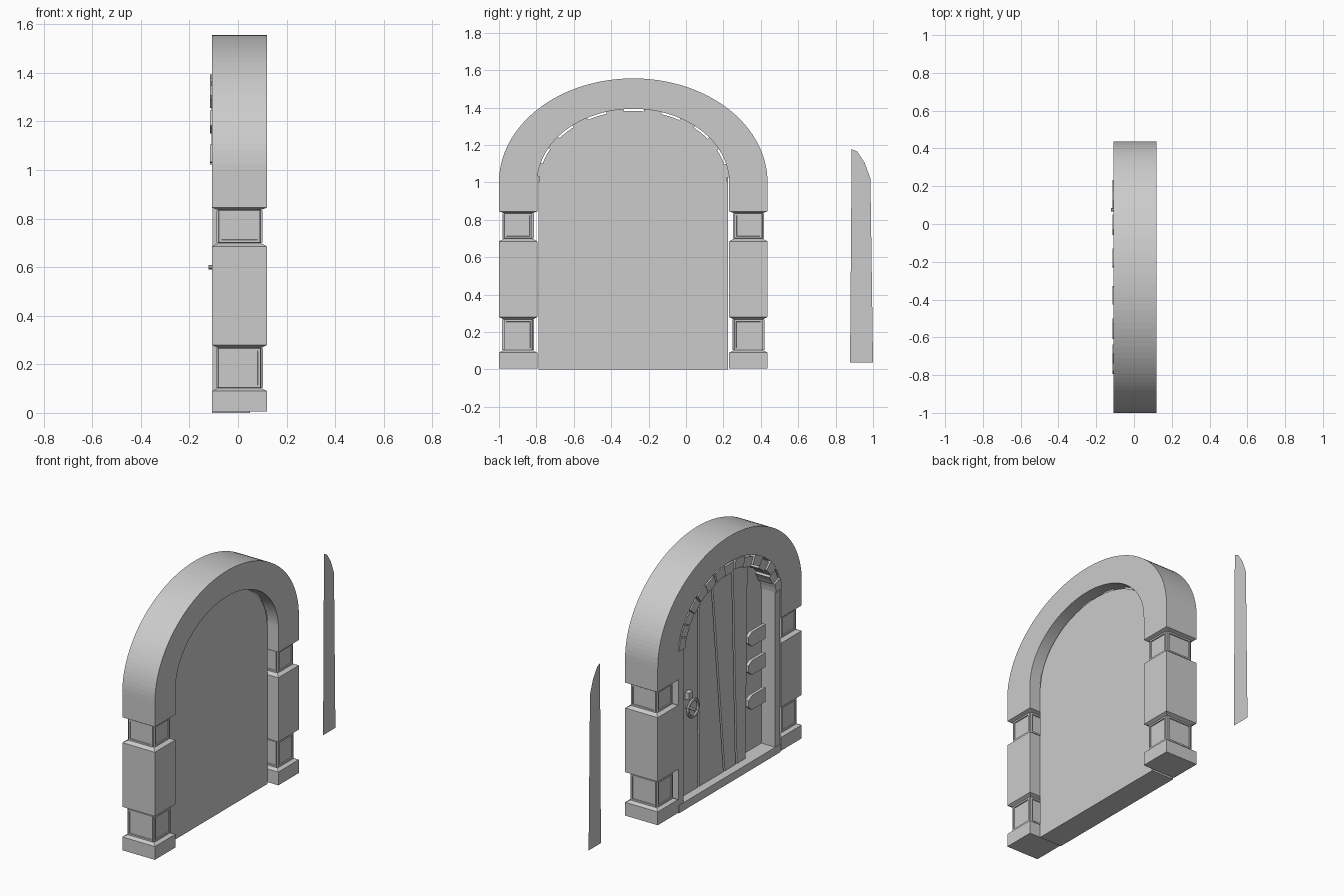
import bpy, bmesh, math

if "Cube" in bpy.data.objects:
    bpy.data.objects.remove(bpy.data.objects["Cube"])

C = -0.282      # door centre on y
SPRING = 1.0    # height where the arch starts


def finish(name, bm):
    bmesh.ops.recalc_face_normals(bm, faces=bm.faces[:])
    me = bpy.data.meshes.new(name)
    bm.to_mesh(me)
    bm.free()
    ob = bpy.data.objects.new(name, me)
    bpy.context.collection.objects.link(ob)
    return ob


def prism(name, pts, x0, x1):
    """Extrude a (y, z) outline from x0 to x1."""
    bm = bmesh.new()
    face = bm.faces.new([bm.verts.new((x0, y, z)) for y, z in pts])
    new = bmesh.ops.extrude_face_region(bm, geom=[face])["geom"]
    verts = [g for g in new if isinstance(g, bmesh.types.BMVert)]
    bmesh.ops.translate(bm, verts=verts, vec=(x1 - x0, 0, 0))
    return finish(name, bm)


def box(name, y0, y1, z0, z1, x0, x1):
    return prism(name, [(y0, z0), (y1, z0), (y1, z1), (y0, z1)], x0, x1)


def sweep(name, inner, outer, x0, x1):
    """Band between two (y, z) paths, with thickness along x."""
    bm = bmesh.new()
    rings = [[bm.verts.new(v) for v in ((x0, *i), (x0, *o), (x1, *o), (x1, *i))]
             for i, o in zip(inner, outer)]
    for a, b in zip(rings, rings[1:]):
        for k in range(4):
            bm.faces.new((a[k], a[(k + 1) % 4], b[(k + 1) % 4], b[k]))
    bm.faces.new(rings[0])
    bm.faces.new(rings[-1])
    return finish(name, bm)


def arc(ry, rz, a0=0.0, a1=180.0, n=64):
    out = []
    for i in range(n + 1):
        a = math.radians(a0 + (a1 - a0) * i / n)
        out.append((C + ry * math.cos(a), SPRING + rz * math.sin(a)))
    return out


def arch_path(ry, rz, foot):
    return [(C + ry, foot)] + arc(ry, rz) + [(C - ry, foot)]


# Stone arch
sweep("stone_arch", arch_path(0.513, 0.393, 0.845), arch_path(0.718, 0.556, 0.845), -0.108, 0.12)

# Columns with two panelled blocks each: (height, inset)
LEVELS = [(0.006, 0), (0.09, 0), (0.103, 0.026), (0.267, 0.026), (0.28, 0),
          (0.685, 0), (0.70, 0.028), (0.835, 0.028), (0.845, 0)]


def column(name, yc):
    bm = bmesh.new()
    rings = []
    for z, d in LEVELS:
        x0, x1, y0, y1 = -0.108 + d, 0.12 - d, yc - 0.1025 + d, yc + 0.1025 - d
        rings.append([bm.verts.new((x, y, z)) for x, y in
                      ((x0, y0), (x1, y0), (x1, y1), (x0, y1))])
    panels = []
    for j, (a, b) in enumerate(zip(rings, rings[1:])):
        for k in range(4):
            f = bm.faces.new((a[k], a[(k + 1) % 4], b[(k + 1) % 4], b[k]))
            if j in (2, 6):
                panels.append(f)
    bm.faces.new(rings[0])
    bm.faces.new(rings[-1])
    bmesh.ops.recalc_face_normals(bm, faces=bm.faces[:])
    # raised frame, then a shallow recessed panel
    bmesh.ops.inset_individual(bm, faces=panels, thickness=0.002, depth=0.009)
    bmesh.ops.inset_individual(bm, faces=panels, thickness=0.014, depth=0.0)
    bmesh.ops.inset_individual(bm, faces=panels, thickness=0.002, depth=-0.006)
    return finish(name, bm)


for side, label in ((-1, "left"), (1, "right")):
    column("column_" + label, C + side * 0.6155)
    # Side rails of the door frame
    edge, inn = C + side * 0.506, C + side * 0.455
    box("door_rail_" + label, min(edge, inn), max(edge, inn), 0.05, 1.04, -0.105, -0.01)

# Door backing and threshold
prism("door_backing", [(C + 0.506, 0), (C + 0.506, SPRING)] + arc(0.502, 0.382, 1, 179)
      + [(C - 0.506, SPRING), (C - 0.506, 0)], -0.01, 0.05)
box("door_threshold", C - 0.506, C + 0.506, 0, 0.05, -0.108, -0.01)

# Trim blocks following the arch, every second one set slightly lower
N = 15
for i in range(N):
    a0 = 4 + 172 * i / N
    a1 = a0 + 172 / N - 0.8
    low = i % 2
    d = 0.013 * low
    sweep("arch_trim_block", arc(0.455 - d, 0.333 - d, a0, a1, 2),
          arc(0.515 - d, 0.395 - d, a0, a1, 2), -0.115 + d / 2, 0.045 - 0.05 * low)


# Door planks, clipped to the arch: (bottom y, top y) of each edge
def plank_top(y):
    return SPRING + 0.36 * math.sqrt(max(0, 1 - ((y - C) / 0.49) ** 2))


EDGES = [(0.18, 0.18), (-0.055, -0.05), (-0.31, -0.18), (-0.43, -0.39), (-0.53, -0.55)]
for (b0, t0), (b1, t1) in zip(EDGES, EDGES[1:]):
    b1, t1 = b1 + 0.015, t1 + 0.015
    tops = [t0 + (t1 - t0) * k / 4 for k in range(5)]
    prism("door_plank", [(b1, 0.05), (b0, 0.05)] + [(y, plank_top(y)) for y in tops],
          -0.055, -0.01)

# Pointed hinge plates
for z in (0.785, 0.605, 0.385):
    prism("hinge_plate", [(-0.70, z - 0.045), (-0.565, z - 0.045), (-0.53, z - 0.015),
                          (-0.53, z + 0.025), (-0.565, z + 0.045), (-0.70, z + 0.045)],
          -0.065, -0.045)

# Ring handle with lock box and knob
box("lock_box", 0.05, 0.09, 0.655, 0.70, -0.085, -0.05)
bpy.ops.mesh.primitive_torus_add(major_radius=0.052, minor_radius=0.010, major_segments=16,
                                 minor_segments=8, location=(-0.095, 0.065, 0.60),
                                 rotation=(0, math.pi / 2, 0))
bpy.context.object.name = "handle_ring"
bpy.ops.mesh.primitive_cylinder_add(vertices=10, radius=0.010, depth=0.07,
                                    location=(-0.087, 0.075, 0.60), rotation=(0, math.pi / 2, 0))
bpy.context.object.name = "handle_knob"

# Loose plank standing beside the door, a flat sheet
bm = bmesh.new()
bm.faces.new([bm.verts.new((-0.02, y, z)) for y, z in
              ((0.877, 0.038), (1.0, 0.038), (0.986, 1.02), (0.955, 1.105),
               (0.915, 1.165), (0.886, 1.178))])
finish("loose_plank", bm)
